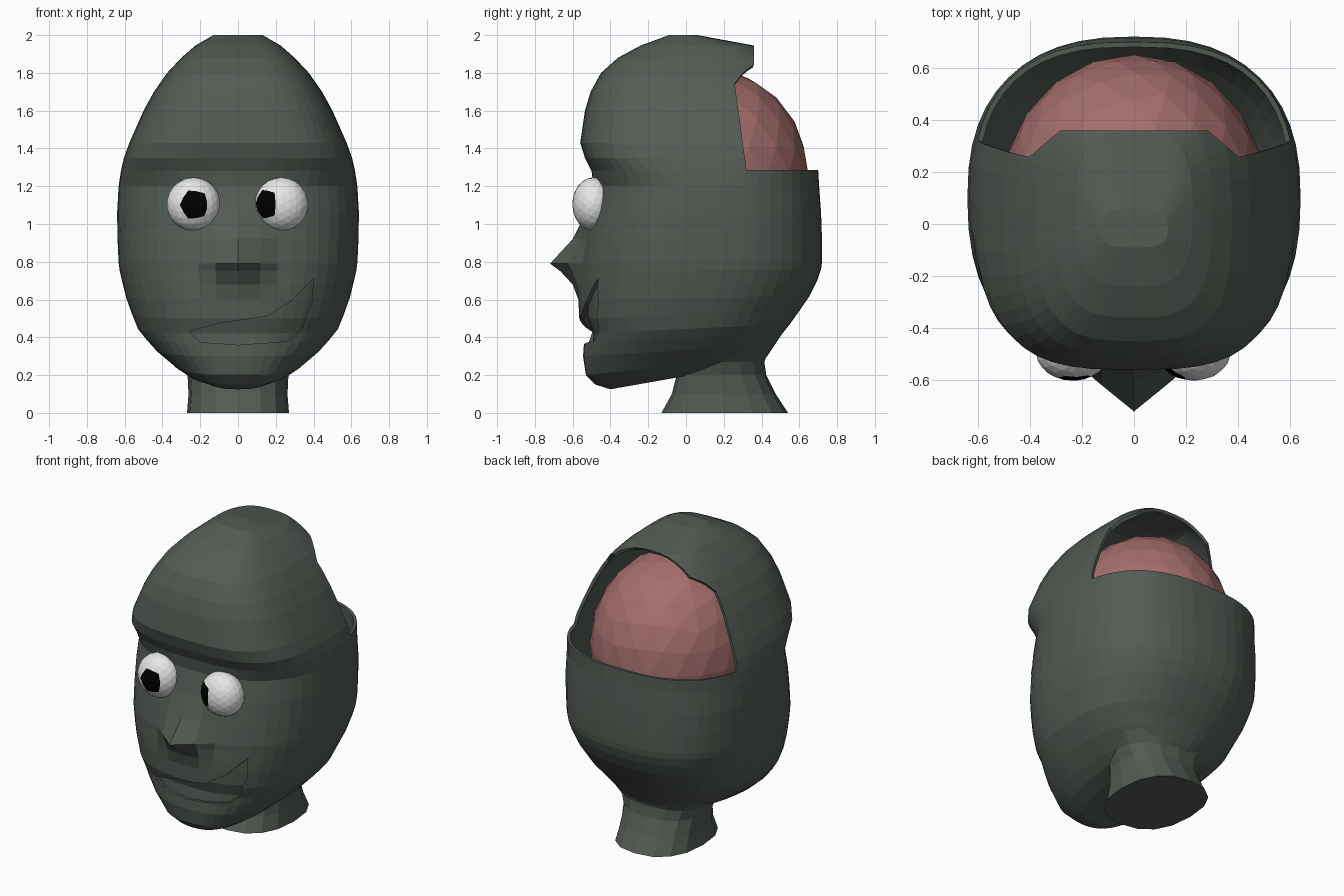
import bpy, bmesh, math
from mathutils import Vector, Matrix

if "Cube" in bpy.data.objects:
    bpy.data.objects.remove(bpy.data.objects["Cube"])


def material(name, rgb):
    m = bpy.data.materials.new(name)
    m.diffuse_color = (*rgb, 1)
    m.use_nodes = True
    m.node_tree.nodes["Principled BSDF"].inputs["Base Color"].default_value = m.diffuse_color
    return m


GREEN = material("dark grey green", (0.085, 0.105, 0.087))
PINK = material("dull pink", (0.37, 0.155, 0.15))
WHITE = material("eye white", (0.8, 0.8, 0.8))
BLACK = material("pupil black", (0.0, 0.0, 0.0))


def add_object(name, bm, *mats):
    me = bpy.data.meshes.new(name)
    bm.to_mesh(me)
    bm.free()
    for m in mats:
        me.materials.append(m)
    ob = bpy.data.objects.new(name, me)
    bpy.context.collection.objects.link(ob)
    return ob


def loft(rings, segs, power, inset=0.0, caps=True):
    """Rings: (front z, front y, back z, back y, half width, nose length)."""
    bm = bmesh.new()
    loops = []
    for zf, yf, zb, yb, w, nose in rings:
        yf, yb, w = yf + inset, yb - inset, w - inset
        mid, half = (yf + yb) / 2, (yb - yf) / 2
        # the brow and dome are squarer than the face, most of all in front
        dome = min(1, max(0, (zf - 1.2) / 0.15))
        loop = []
        for i in range(segs):
            a = 2 * math.pi * i / segs
            s, c = math.sin(a), -math.cos(a)
            p = power + dome * (0.75 if c < 0 else 0.3)
            x = w * math.copysign(abs(s) ** (2 / p), s)
            k = math.copysign(abs(c) ** (2 / p), c)
            y = mid + half * k
            z = zf + (zb - zf) * (k + 1) / 2
            if y < 0:
                y -= nose * max(0, 1 - abs(x) / 0.2)
            loop.append(bm.verts.new((x, y, z)))
        loops.append(loop)
    for lo, hi in zip(loops, loops[1:]):
        for i in range(segs):
            j = (i + 1) % segs
            bm.faces.new((lo[i], lo[j], hi[j], hi[i]))
    if caps:
        bm.faces.new(loops[0][::-1])
        bm.faces.new(loops[-1])
    bmesh.ops.recalc_face_normals(bm, faces=bm.faces[:])
    return bm


# jaw and face: tilted rings
jaw = [(.125, -.40, .24, .25, .16, 0), (.15, -.48, .27, .40, .26, 0),
       (.20, -.53, .30, .43, .33, 0), (.30, -.545, .36, .47, .43, 0),
       (.37, -.54, .42, .51, .49, 0), (.42, -.535, .47, .55, .53, 0),
       (.50, -.565, .54, .60, .56, 0), (.60, -.57, .62, .655, .592, 0),
       (.68, -.57, .70, .695, .612, .03), (.75, -.565, .76, .715, .627, .10),
       (.79, -.565, .80, .72, .632, .155)]
# skull: level rings (z, front, back, half width, nose)
skull = [(.92, -.545, .72, .638, .055), (1.06, -.52, .715, .64, .01),
         (1.2, -.49, .705, .632, 0), (1.28, -.50, .70, .620, 0),
         (1.35, -.535, .695, .604, 0), (1.43, -.56, .68, .575, 0),
         (1.6, -.535, .64, .50, 0), (1.7, -.505, .60, .445, 0),
         (1.8, -.45, .54, .375, 0), (1.88, -.36, .46, .30, 0),
         (1.945, -.24, .36, .225, 0), (2.0, -.09, .06, .13, 0)]
rings = jaw + [(z, f, z, b, w, n) for z, f, b, w, n in skull]
bm = loft(rings, 48, 2.45)

# opening in the back of the skull: ledge, leaning sides, lip at the top
LEDGE, TOP, SLOPE, DIAG = 1.285, 0.36, 0.85, 0.60
LEAN, SIDE = 0.136, 0.495
for co, no in (((0, 0, LEDGE), (0, 0, 1)), ((0, SIDE, 0), (0, 1, LEAN)),
               ((0, TOP, 0), (0, 1, 0)), ((0, DIAG, 0), (SLOPE, 1, 0)),
               ((0, DIAG, 0), (-SLOPE, 1, 0))):
    bmesh.ops.bisect_plane(bm, geom=bm.verts[:] + bm.edges[:] + bm.faces[:],
                           dist=1e-5, plane_co=co, plane_no=Vector(no).normalized())


def in_opening(p):
    kept = p.y < TOP and (p.y + LEAN * p.z < SIDE or p.y + SLOPE * abs(p.x) < DIAG)
    return p.z > LEDGE and not kept


gone = [f for f in bm.faces if in_opening(f.calc_center_median())]
bmesh.ops.delete(bm, geom=gone, context='FACES')
head = add_object("head_shell", bm, GREEN)
shell = head.modifiers.new("wall", 'SOLIDIFY')
shell.thickness = 0.02
shell.offset = -1

# crooked mouth cut through the shell
outline = [(-.26, .43), (-.20, .375), (0, .36), (.27, .38), (.34, .45), (.39, .58),
           (.40, .71), (.35, .66), (.28, .59), (.15, .51), (-.1, .475)]
bm = bmesh.new()
face = bm.faces.new([bm.verts.new((x, -0.9, z)) for x, z in outline])
ext = bmesh.ops.extrude_face_region(bm, geom=[face])
bmesh.ops.translate(bm, vec=(0, 0.8, 0),
                    verts=[v for v in ext["geom"] if isinstance(v, bmesh.types.BMVert)])
bmesh.ops.recalc_face_normals(bm, faces=bm.faces[:])
cutter = add_object("mouth_cutter", bm, GREEN)
cutter.hide_render = True
cut = head.modifiers.new("mouth", 'BOOLEAN')
cut.operation = 'DIFFERENCE'
cut.solver = 'EXACT'
cut.object = cutter
bpy.context.view_layer.objects.active = head
for name in ("wall", "mouth"):
    bpy.ops.object.modifier_apply(modifier=name)
bpy.data.objects.remove(cutter)

# inside of the mouth, just behind the shell
bm = loft([r[:5] + (0,) for r in rings[3:11]], 48, 2.45, 0.045, False)
back = [f for f in bm.faces if f.calc_center_median().y > -0.2]
bmesh.ops.delete(bm, geom=back, context='FACES')
add_object("mouth_lining", bm, GREEN)

# neck, flaring into the skull
neck = [(0, -.13, 0, .54, .27, 0), (.1, -.075, .1, .475, .262, 0),
        (.2, -.05, .2, .425, .267, 0), (.27, -.05, .27, .415, .295, 0),
        (.34, -.05, .34, .44, .36, 0), (.40, -.05, .40, .47, .42, 0)]
add_object("neck", loft(neck, 16, 2.4), GREEN)


def basis(axis, side):
    """Rotation whose columns are side, up and axis."""
    axis = axis.normalized()
    side = (side - axis * side.dot(axis)).normalized()
    return Matrix((side, axis.cross(side), axis)).transposed()


def ball(name, centre, radii, mats, gaze=None):
    bm = bmesh.new()
    bmesh.ops.create_icosphere(bm, subdivisions=3, radius=1)
    if gaze:
        # pupil: the two rings of faces round one vertex, turned to the gaze
        seed = next(v for v in bm.verts if len(v.link_edges) == 6)
        near = {seed}
        for _ in range(2):
            near |= {e.other_vert(v) for v in near for e in v.link_edges}
        for f in bm.faces:
            f.material_index = int(all(v in near for v in f.verts))
        side = seed.link_edges[0].other_vert(seed).co - seed.co
        turn = basis(Vector(gaze), Vector((1, 0, 0))) @ basis(seed.co, side).transposed()
        bmesh.ops.rotate(bm, cent=(0, 0, 0), matrix=turn, verts=bm.verts)
    bmesh.ops.scale(bm, vec=radii, verts=bm.verts)
    bmesh.ops.translate(bm, vec=centre, verts=bm.verts)
    return add_object(name, bm, *mats)


# brain and eyes
ball("brain", (0, .10, 1.25), (.51, .55, .58), [PINK])
for name, x, gaze in (("eye_right", -.235, (.06, -1, -.02)), ("eye_left", .23, (-.64, -.77, 0))):
    ball(name, (x, -.49, 1.105), (.142, .112, .142), [WHITE, BLACK], gaze)
